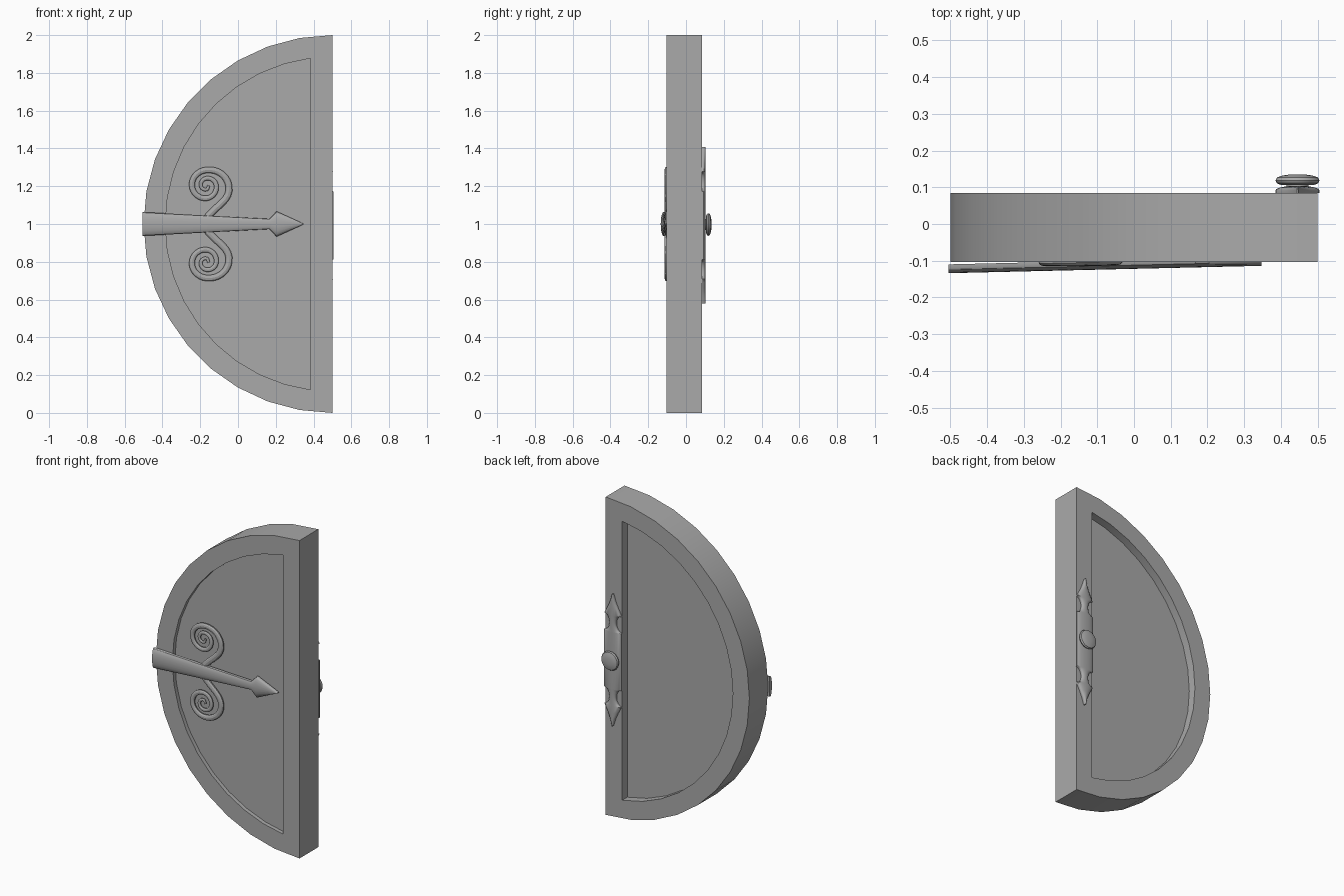
import bpy, bmesh, math
from mathutils import Vector

if "Cube" in bpy.data.objects:
    bpy.data.objects.remove(bpy.data.objects["Cube"], do_unlink=True)

grey = bpy.data.materials.new("mid_grey")
grey.use_nodes = True
COLOUR = (0.4, 0.4, 0.4, 1)
grey.diffuse_color = COLOUR
grey.node_tree.nodes["Principled BSDF"].inputs["Base Color"].default_value = COLOUR

FRONT, BACK = -0.103, 0.084
TILT = 0.0235


def smooth(obj):
    bpy.ops.object.select_all(action="DESELECT")
    obj.select_set(True)
    bpy.context.view_layer.objects.active = obj
    if obj.type == "CURVE":
        bpy.ops.object.convert(target="MESH")
    bpy.ops.object.shade_smooth_by_angle(angle=math.radians(30))


def loft(name, rings, cyclic=False):
    """Skin closed rings of equal length, capped or joined end to end."""
    bm = bmesh.new()
    rows = [[bm.verts.new(p) for p in ring] for ring in rings]
    n = len(rows[0])
    pairs = list(zip(rows, rows[1:]))
    if cyclic:
        pairs.append((rows[-1], rows[0]))
    else:
        bm.faces.new(rows[0])
        bm.faces.new(rows[-1])
    for a, b in pairs:
        for i in range(n):
            j = (i + 1) % n
            bm.faces.new((a[i], a[j], b[j], b[i]))
    bmesh.ops.recalc_face_normals(bm, faces=bm.faces)
    mesh = bpy.data.meshes.new(name)
    bm.to_mesh(mesh)
    bm.free()
    mesh.materials.append(grey)
    obj = bpy.data.objects.new(name, mesh)
    bpy.context.collection.objects.link(obj)
    smooth(obj)
    return obj


def half_round(radius, inset, y, steps=18):
    """Half disc outline whose straight side lies inset from x = 0.5."""
    start = math.pi / 2 + math.asin(inset / radius)
    sweep = 2 * (math.pi - start)
    return [Vector((0.5 + radius * math.cos(start + sweep * i / steps), y,
                    1 + radius * math.sin(start + sweep * i / steps)))
            for i in range(steps + 1)]


def dome(half_width, height, steps=10):
    """Flat-backed section with short sides and a rounded top."""
    pts = [(half_width, 0)]
    for i in range(steps + 1):
        a = math.pi * i / steps
        pts.append((half_width * math.cos(a), height * (0.4 + 0.6 * math.sin(a))))
    return pts + [(-half_width, 0)]


# Rim and recessed panel
loft("door_frame", [half_round(1, 0, FRONT), half_round(1, 0, BACK),
                    half_round(0.885, 0.115, BACK),
                    half_round(0.885, 0.115, FRONT)], cyclic=True)
loft("door_panel", [half_round(0.887, 0.113, FRONT + 0.025),
                    half_round(0.887, 0.113, BACK - 0.05)])

# Arrow-shaped strap across the front
arrow = [(-0.505, 0.063), (0.167, 0.027), (0.204, 0.067), (0.347, 0.002)]
strap = loft("arrow_strap", [[(x, -h, 1 + z) for z, h in dome(w, 0.024)]
                             for x, w in arrow])
strap.location.y = -0.098
strap.rotation_euler.z = TILT

# Pair of tapering scrolls
radii = [0.175, 0.118, 0.082, 0.077, 0.068, 0.052, 0.038, 0.03, 0.022, 0.012]
for name, side in (("upper_scroll", 1), ("lower_scroll", -1)):
    curve = bpy.data.curves.new(name, "CURVE")
    curve.dimensions = "3D"
    curve.bevel_depth = 0.02
    curve.bevel_resolution = 3
    curve.resolution_u = 8
    curve.use_fill_caps = True
    curve.materials.append(grey)
    spline = curve.splines.new("BEZIER")
    spline.bezier_points.add(len(radii) - 1)
    for i, (r, p) in enumerate(zip(radii, spline.bezier_points)):
        a = (i - 1) * math.pi / 2
        p.co = (-0.167 + r * math.cos(a), 0, 1 + side * (0.204 + r * math.sin(a)))
        p.handle_left_type = p.handle_right_type = "AUTO"
        p.radius = 1 - 0.07 * i
    scroll = bpy.data.objects.new(name, curve)
    bpy.context.collection.objects.link(scroll)
    scroll.location.y = -0.098
    scroll.rotation_euler.z = TILT
    scroll.scale.y = 0.7
    smooth(scroll)

# Double-pointed plate on the back, notched by round bites
half = [(0, 0.06), (0.18, 0.06)]
for i in range(9):
    a = math.pi * i / 8
    half.append((0.233 - 0.052 * math.cos(a), 0.058 - 0.036 * math.sin(a)))
half += [(0.33, 0.034), (0.37, 0.016), (0.415, 0.002)]
outline = [(-s, w) for s, w in reversed(half[1:])] + half
loft("back_plate", [[(0.445 + x, BACK + h, 0.993 + s) for x, h in dome(w, 0.02)]
                    for s, w in outline])

# Rounded knob on the plate
knob = [(0, 0.03), (0.022, 0.03), (0.022, 0.045), (0.027, 0.056), (0.035, 0.06),
        (0.043, 0.055), (0.048, 0.04), (0.051, 0.02)]
loft("knob", [[(0.445 + r * math.cos(math.tau * i / 24), BACK + y,
                0.997 + r * math.sin(math.tau * i / 24)) for i in range(24)]
              for y, r in knob])
